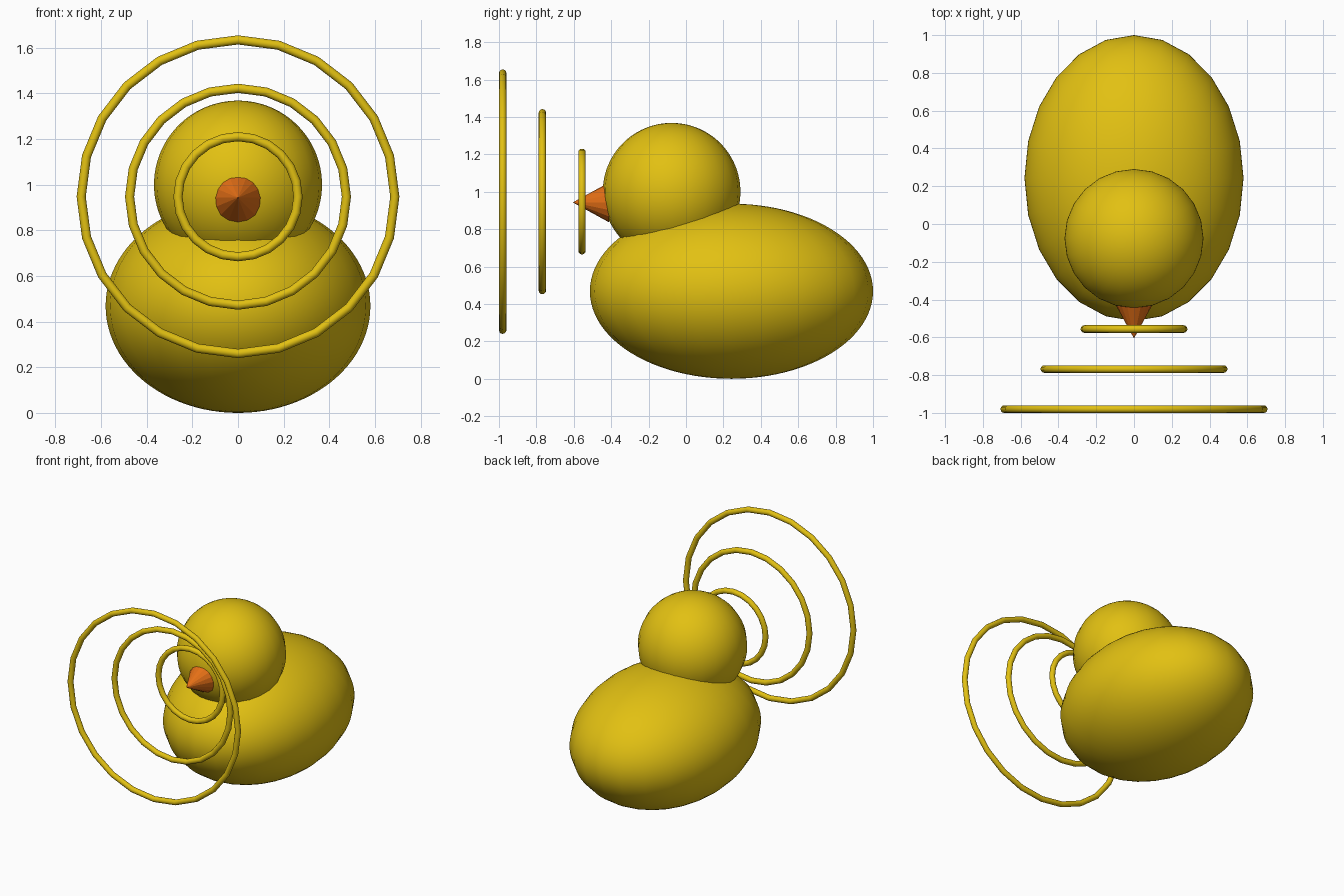
import bpy
import math

old = bpy.data.objects.get("Cube")
if old:
    bpy.data.objects.remove(old, do_unlink=True)


def make_material(name, colour):
    mat = bpy.data.materials.new(name)
    mat.use_nodes = True
    mat.diffuse_color = colour
    mat.node_tree.nodes["Principled BSDF"].inputs["Base Color"].default_value = colour
    return mat


yellow = make_material("warm_yellow", (0.76, 0.53, 0.006, 1))
orange = make_material("beak_orange", (0.78, 0.16, 0.008, 1))


def finish(name, mat, smooth=True):
    obj = bpy.context.object
    obj.name = name
    obj.data.materials.append(mat)
    if smooth:
        bpy.ops.object.shade_smooth()
    return obj


def ellipsoid(name, centre, radii):
    bpy.ops.mesh.primitive_uv_sphere_add(segments=24, ring_count=48, radius=1, location=centre)
    bpy.context.object.scale = radii
    bpy.ops.object.transform_apply(location=False, rotation=False, scale=True)
    return finish(name, yellow)


FACING_FRONT = (math.pi / 2, 0, 0)

# Egg-shaped body and round head
ellipsoid("body", (0, 0.243, 0.468), (0.58, 0.757, 0.468))
ellipsoid("head", (0, -0.077, 1.0), (0.368, 0.368, 0.368))

# Faceted beak pointing forward
bpy.ops.mesh.primitive_cone_add(vertices=16, radius1=0.107, radius2=0, depth=0.195,
                                location=(0, -0.508, 0.943), rotation=FACING_FRONT)
finish("beak", orange, smooth=False)

# Sound rings growing away from the beak
for i, size in enumerate(("small", "medium", "large")):
    bpy.ops.mesh.primitive_torus_add(major_segments=24, minor_segments=12,
                                     major_radius=0.263 + 0.212 * i, minor_radius=0.02,
                                     location=(0, -0.556 - 0.212 * i, 0.947),
                                     rotation=FACING_FRONT)
    finish(size + "_sound_ring", yellow)
